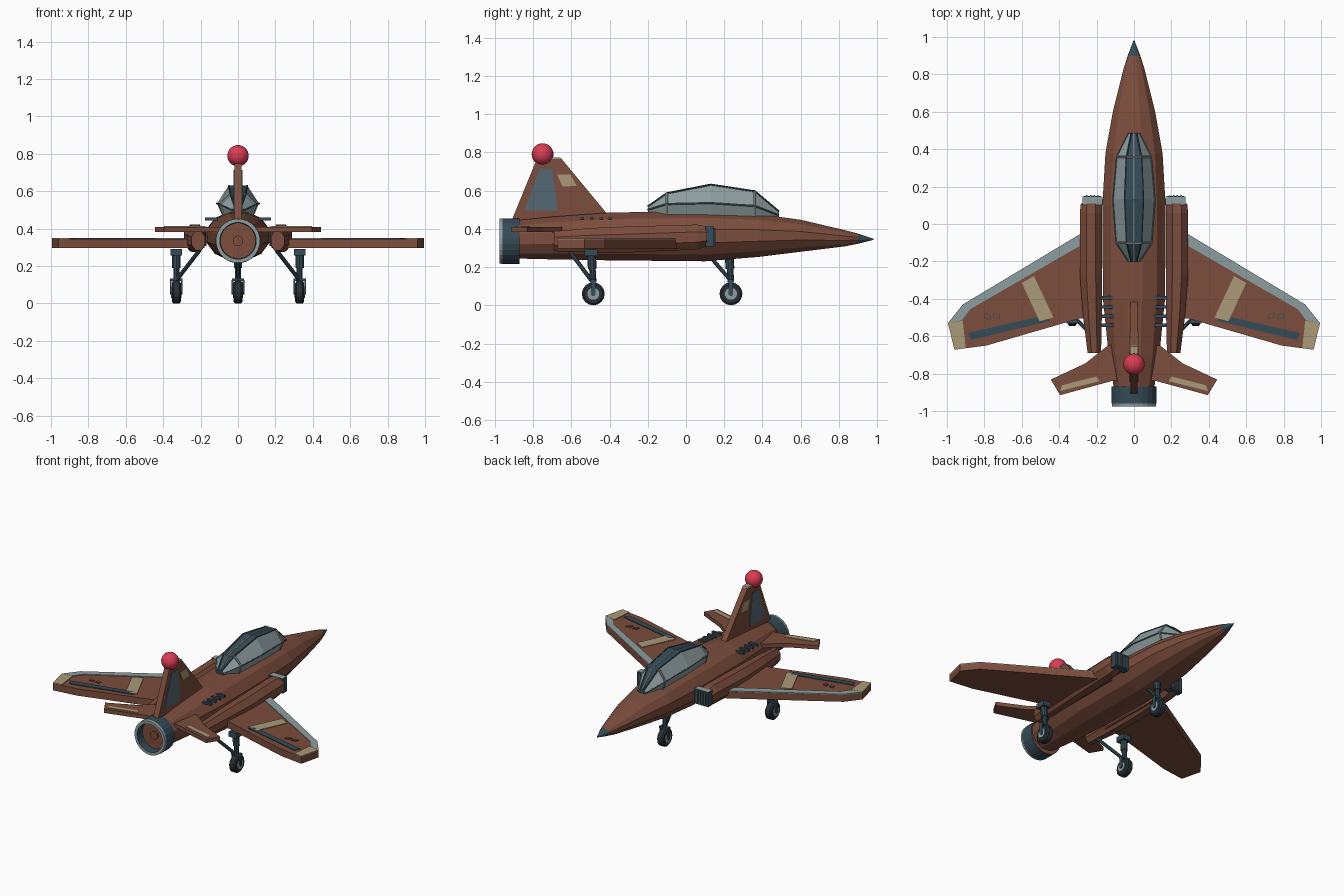
import bpy, bmesh, math
from mathutils import Vector

if "Cube" in bpy.data.objects:
    bpy.data.objects.remove(bpy.data.objects["Cube"], do_unlink=True)


def material(name, rgb):
    m = bpy.data.materials.new(name)
    m.use_nodes = True
    m.diffuse_color = (*rgb, 1)
    m.node_tree.nodes["Principled BSDF"].inputs["Base Color"].default_value = (*rgb, 1)
    return m


BROWN = material("rust brown", (0.2, 0.075, 0.046))
SLATE = material("dark slate", (0.035, 0.07, 0.095))
STEEL = material("steel blue", (0.09, 0.14, 0.17))
GREY = material("pale grey", (0.27, 0.34, 0.35))
TAN = material("tan", (0.4, 0.32, 0.19))
RED = material("red", (0.7, 0.045, 0.085))
TYRE = material("tyre black", (0.02, 0.03, 0.04))


def finish(name, bm, *mats, rule=None):
    bmesh.ops.recalc_face_normals(bm, faces=bm.faces)
    bm.normal_update()
    if rule:
        for f in bm.faces:
            f.material_index = rule(f)
    me = bpy.data.meshes.new(name)
    bm.to_mesh(me)
    bm.free()
    for m in mats:
        me.materials.append(m)
    ob = bpy.data.objects.new(name, me)
    bpy.context.collection.objects.link(ob)
    return ob


def loft(name, rings, *mats, rule=None):
    bm = bmesh.new()
    loops = [[bm.verts.new(p) for p in ring] for ring in rings]
    for a, b in zip(loops, loops[1:]):
        for i in range(len(a)):
            j = (i + 1) % len(a)
            bm.faces.new((a[i], a[j], b[j], b[i]))
    bm.faces.new(loops[0])
    bm.faces.new(loops[-1])
    return finish(name, bm, *mats, rule=rule)


def ellipse(n, x, y, z, rx, rz):
    return [(x + rx * math.cos(math.tau * (i + 0.5) / n), y,
             z + rz * math.sin(math.tau * (i + 0.5) / n)) for i in range(n)]


def slab(name, outline, z0, z1, mat, s=1):
    """Flat outline in plan, given thickness upwards."""
    return loft(name, [[(s * x, y, z) for x, y in outline] for z in (z0, z1)], mat)


def side_slab(name, outline, x0, x1, mat):
    """Flat outline in side view, given thickness across."""
    return loft(name, [[(x, y, z) for y, z in outline] for x in (x0, x1)], mat)


def box(name, centre, size, *mats, rule=None):
    (x, y, z), (w, d, h) = centre, [v / 2 for v in size]
    rings = [[(x - w, y - d, k), (x + w, y - d, k), (x + w, y + d, k), (x - w, y + d, k)]
             for k in (z - h, z + h)]
    return loft(name, rings, *mats, rule=rule)


def rod(name, a, b, r, mat, n=8):
    a, b = Vector(a), Vector(b)
    turn = (b - a).to_track_quat("Z", "Y")
    circle = [turn @ Vector((r * math.cos(math.tau * (i + .5) / n),
                             r * math.sin(math.tau * (i + .5) / n), 0)) for i in range(n)]
    return loft(name, [[p + c for c in circle] for p in (a, b)], mat)


# Fuselage with dark nose tip: y, half width, bottom, top
stations = [(0.98, .003, .342, .348), (0.9, .035, .322, .375), (0.83, .058, .308, .393),
            (0.6, .117, .28, .447), (0.38, .158, .253, .477), (0.1, .175, .23, .492),
            (-0.4, .172, .235, .485), (-0.7, .14, .24, .463), (-0.9, .108, .245, .443)]
loft("fuselage", [ellipse(12, 0, y, (b + t) / 2, w, (t - b) / 2 * 1.035) for y, w, b, t in stations],
     BROWN, SLATE, rule=lambda f: int(f.calc_center_median().y > 0.92))

# Canopy: y, (half width, height) at base, middle and top
canopy = [(0.485, (.02, .455), (.03, .472), (.015, .49)), (0.36, (.07, .46), (.092, .52), (.04, .595)),
          (0.13, (.085, .47), (.112, .535), (.05, .63)), (-0.1, (.075, .47), (.095, .53), (.04, .585)),
          (-0.2, (.02, .47), (.03, .5), (.015, .515))]


def canopy_ring(y, *pts):
    return [(w, y, z) for w, z in pts] + [(-w, y, z) for w, z in reversed(pts)]


loft("canopy", [canopy_ring(*c) for c in canopy], GREY, SLATE,
     rule=lambda f: int(abs(f.normal.x) < 0.3))
for a, b in zip(canopy, canopy[1:]):
    rod("canopy_centre_rib", (0, a[0], a[3][1]), (0, b[0], b[3][1]), .006, GREY, 6)
    for s in (1, -1):
        for k in (2, 3):
            rod("canopy_edge_rib", (s * a[k][0], a[0], a[k][1]), (s * b[k][0], b[0], b[k][1]),
                .005, SLATE if k == 3 else STEEL, 6)
for c in (canopy[1], canopy[3]):
    ring = canopy_ring(*c)
    for a, b in zip(ring, ring[1:]):
        rod("canopy_frame", a, b, .007, GREY, 6)

# Engine nozzle: hollow ring with pale rim and a disc inside
nozzle = [(-.87, .12), (-.96, .12), (-.975, .118), (-.975, .098), (-.92, .095)]
loft("engine_nozzle", [ellipse(24, 0, y, .335, r, r) for y, r in nozzle], SLATE, GREY, BROWN,
     rule=lambda f: 2 if len(f.verts) > 4 else int(f.calc_center_median().y < -.96))
rod("nozzle_hub", (0, -.9, .335), (0, -.93, .335), .028, BROWN, 16)

# Tail fin with panels and beacon
side_slab("tail_fin", [(-.915, .435), (-.78, .765), (-.65, .765), (-.41, .475), (-.6, .44)], -.02, .02, BROWN)
side_slab("fin_cap", [(-.78, .764), (-.65, .764), (-.656, .772), (-.776, .772)], -.021, .021, TAN)
for s in (1, -1):
    x0, x1 = s * .019, s * .024
    side_slab("rudder_panel", [(-.765, .715), (-.7, .715), (-.67, .495), (-.845, .495)], x0, x1, STEEL)
    side_slab("fin_marking", [(-.675, .685), (-.605, .685), (-.572, .625), (-.645, .62)], x0, x1, TAN)
bm = bmesh.new()
bmesh.ops.create_uvsphere(bm, u_segments=24, v_segments=16, radius=.057)
bmesh.ops.translate(bm, vec=(0, -.75, .79), verts=bm.verts)
beacon = finish("beacon_ball", bm, RED)
for p in beacon.data.polygons:
    p.use_smooth = True


def wheel(x, y):
    rings = [(-.024, .05), (-.016, .06), (.016, .06), (.024, .05)]
    loft("tyre", [[(x + dx, y + r * math.cos(math.tau * i / 16), .06 + r * math.sin(math.tau * i / 16))
                   for i in range(16)] for dx, r in rings], TYRE)
    rod("wheel_hub", (x - .028, y, .06), (x + .028, y, .06), .032, GREY, 12)
    rod("axle", (x - .034, y, .06), (x + .034, y, .06), .012, SLATE)
    for s in (1, -1):
        box("wheel_fork", (x + s * .029, y, .09), (.009, .024, .07), SLATE)
    box("fork_bridge", (x, y, .127), (.066, .03, .014), SLATE)
    rod("strut", (x, y, .12), (x, y - .01, .28), .017, SLATE, 10)
    rod("strut_sleeve", (x, y - .005, .19), (x, y - .01, .28), .023, SLATE, 10)
    box("strut_mount", (x, y - .012, .275), (.06, .07, .035), SLATE)


# Nose gear
wheel(0, .235)
rod("nose_brace", (0, .225, .14), (0, .125, .255), .011, SLATE)

nacelle = [(.11, .228, .056, .36, .052), (.06, .23, .06, .357, .065), (-.27, .23, .06, .345, .068),
           (-.5, .222, .05, .34, .064), (-.69, .212, .036, .335, .052)]
for s in (1, -1):
    # Side nacelle and grilled intake
    loft("nacelle", [ellipse(8, s * x, y, z, w * 1.08, h * 1.08) for y, x, w, z, h in nacelle], BROWN)
    box("intake_frame", (s * .222, .125, .36), (.106, .045, .104), SLATE, GREY,
        rule=lambda f: int(f.normal.z > .9))
    box("intake_opening", (s * .222, .147, .36), (.088, .004, .084), TYRE)
    for i in range(4):
        box("intake_bar", (s * (.192 + .02 * i), .15, .36), (.007, .008, .09), STEEL)

    # Wing and its painted plates
    slab("wing", [(.18, .0), (.29, -.055), (.915, -.43), (.995, -.53), (.96, -.672),
                  (.79, -.65), (.29, -.505), (.18, -.5)], .297, .345, BROWN, s)
    top = (.344, .35)
    slab("leading_edge", [(.28, -.05), (.915, -.43), (.995, -.53), (.92, -.515), (.875, -.455),
                          (.28, -.112)], *top, GREY, s)
    slab("wing_tip", [(.915, -.517), (.995, -.53), (.96, -.672), (.9, -.664)], *top, TAN, s)
    slab("wing_stripe", [(.6, -.315), (.535, -.278), (.43, -.5), (.505, -.52)], *top, TAN, s)
    slab("flap", [(.89, -.583), (.47, -.487), (.445, -.518), (.87, -.62)], *top, SLATE, s)
    for x in (.735, .785):
        slab("hatch_edge", [(x - .02, -.51), (x + .015, -.503), (x + .02, -.475), (x - .015, -.482)],
             .344, .347, SLATE, s)
        slab("hatch", [(x - .016, -.506), (x + .012, -.5), (x + .016, -.479), (x - .012, -.485)],
             .344, .35, BROWN, s)

    # Tailplane
    slab("tailplane", [(.06, -.64), (.14, -.65), (.26, -.745), (.445, -.832), (.395, -.915),
                       (.12, -.84), (.06, -.84)], .383, .41, BROWN, s)
    slab("tailplane_stripe", [(.385, -.862), (.2, -.815), (.185, -.84), (.395, -.893)][::-1],
         .409, .414, TAN, s)

    # Spine vents
    for i in range(4):
        box("vent", (s * .143, -.395 - .049 * i, .452), (.066, .018, .014), SLATE)

    # Main gear
    wheel(s * .33, -.485)
    rod("gear_brace", (s * .325, -.495, .13), (s * .205, -.61, .285), .011, SLATE)
